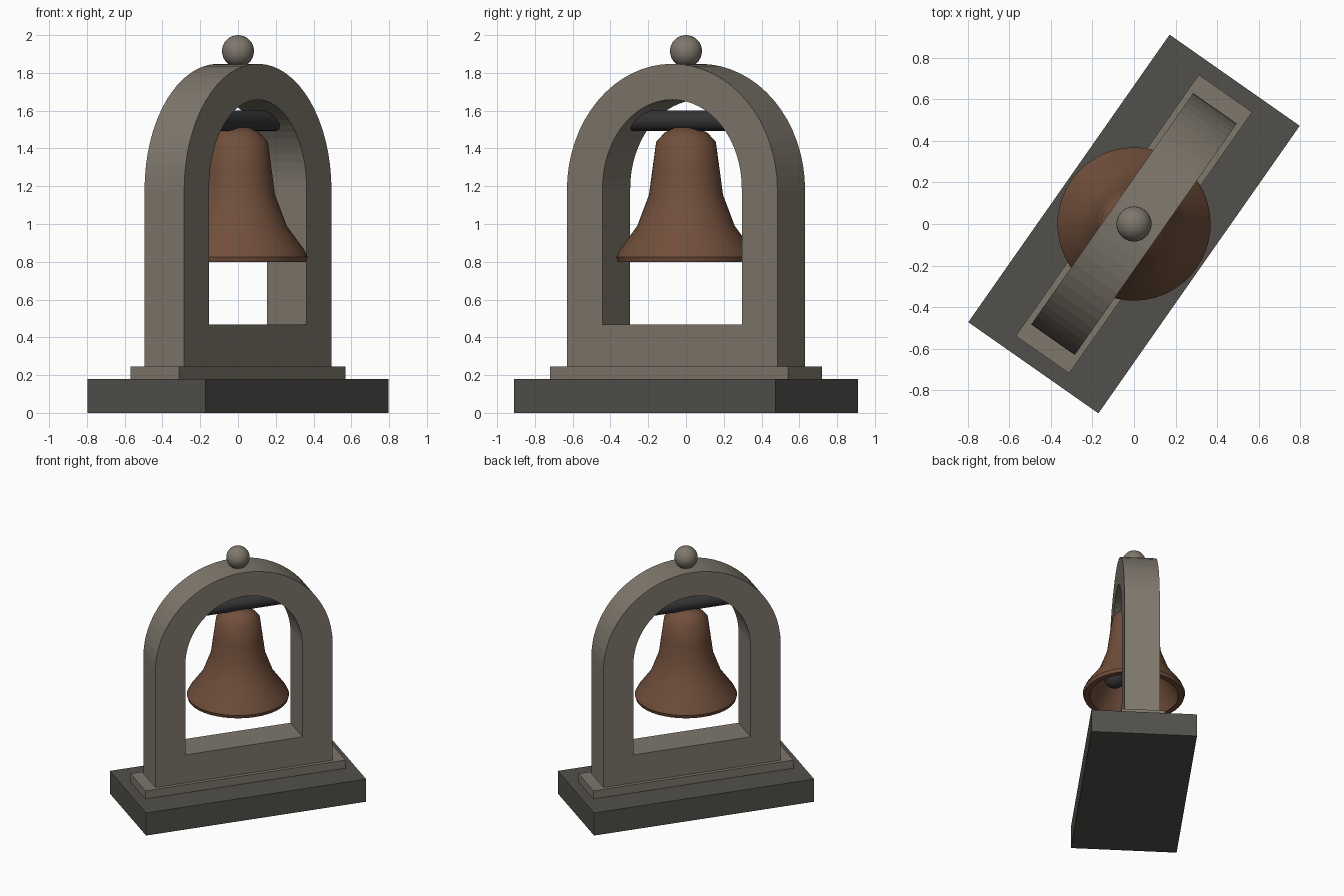
import bpy, bmesh
from math import sin, cos, pi, radians
from mathutils import Matrix, Vector

if "Cube" in bpy.data.objects:
    bpy.data.objects.remove(bpy.data.objects["Cube"], do_unlink=True)

TURN = Matrix.Rotation(radians(55), 4, 'Z')  # the whole monument stands at an angle


def material(name, color):
    m = bpy.data.materials.new(name)
    m.use_nodes = True
    m.diffuse_color = (*color, 1)
    bsdf = next(n for n in m.node_tree.nodes if n.type == 'BSDF_PRINCIPLED')
    bsdf.inputs["Base Color"].default_value = (*color, 1)
    return m


stone = material("warm grey stone", (0.21, 0.185, 0.15))
dark_stone = material("dark stone", (0.085, 0.08, 0.07))
bronze = material("brown bronze", (0.165, 0.078, 0.044))
iron = material("dark iron", (0.035, 0.035, 0.037))


def finish(name, bm, mat, smooth=False):
    bmesh.ops.recalc_face_normals(bm, faces=bm.faces)
    bm.transform(TURN)
    mesh = bpy.data.meshes.new(name)
    bm.to_mesh(mesh)
    bm.free()
    mesh.materials.append(mat)
    obj = bpy.data.objects.new(name, mesh)
    bpy.context.collection.objects.link(obj)
    if smooth:
        bpy.ops.object.select_all(action='DESELECT')
        obj.select_set(True)
        bpy.context.view_layer.objects.active = obj
        bpy.ops.object.shade_smooth_by_angle(angle=radians(40))
    return obj


def slab(name, length, depth, bottom, top, mat):
    bm = bmesh.new()
    place = Matrix.Translation((0, 0, (bottom + top) / 2))
    bmesh.ops.create_cube(bm, matrix=place @ Matrix.Diagonal((length, depth, top - bottom, 1)))
    finish(name, bm, mat)


def ball(name, center, radius, mat):
    bm = bmesh.new()
    bmesh.ops.create_uvsphere(bm, u_segments=24, v_segments=16, radius=radius,
                              matrix=Matrix.Translation(center))
    finish(name, bm, mat, True)


def rod(name, start, end, radius, mat):
    start, end = Vector(start), Vector(end)
    axis = end - start
    place = Matrix.Translation((start + end) / 2) @ axis.to_track_quat('Z', 'Y').to_matrix().to_4x4()
    bm = bmesh.new()
    bmesh.ops.create_cone(bm, cap_ends=True, segments=24, radius1=radius, radius2=radius,
                          depth=axis.length, matrix=place)
    finish(name, bm, mat, True)


# Stepped base
slab("base_slab", 1.69, 0.765, 0, 0.18, dark_stone)
slab("plinth", 1.536, 0.314, 0.18, 0.245, stone)


# Arch frame: matching outer and inner outlines bridged, then extruded through the depth
def arch_outline(half_width, bottom, spring, top, steps=32):
    arc = [(-half_width * cos(pi * i / steps), spring + (top - spring) * sin(pi * i / steps))
           for i in range(steps + 1)]
    return [(-half_width, bottom)] + arc + [(half_width, bottom)]


bm = bmesh.new()
HALF_DEPTH = 0.128
outer, inner = [[bm.verts.new((x, -HALF_DEPTH, z)) for x, z in outline] for outline in
                (arch_outline(0.68, 0.245, 1.18, 1.848), arch_outline(0.45, 0.468, 1.19, 1.658))]
for i in range(len(outer)):
    j = (i + 1) % len(outer)
    bm.faces.new((outer[i], outer[j], inner[j], inner[i]))
extruded = bmesh.ops.extrude_face_region(bm, geom=bm.faces[:])["geom"]
bmesh.ops.translate(bm, vec=(0, 2 * HALF_DEPTH, 0),
                    verts=[v for v in extruded if isinstance(v, bmesh.types.BMVert)])
finish("arch_frame", bm, stone)

ball("finial_ball", (0, 0, 1.915), 0.085, stone)

# Hanging beam, its ends set into the arch
rod("hanging_beam", (-0.42, 0, 1.547), (0.42, 0, 1.547), 0.054, iron)

# Hollow bell: outside from crown to lip, then back up the inside
bell_profile = [(0, 1.515), (0.06, 1.51), (0.115, 1.482), (0.158, 1.435), (0.178, 1.29),
                (0.196, 1.155), (0.258, 0.99), (0.352, 0.862), (0.369, 0.825), (0.362, 0.8),
                (0.32, 0.8), (0.305, 0.84), (0.215, 0.98), (0.155, 1.15), (0.12, 1.4), (0, 1.44)]
bm = bmesh.new()
verts = [bm.verts.new((r, 0, z)) for r, z in bell_profile]
edges = [bm.edges.new(pair) for pair in zip(verts, verts[1:])]
bmesh.ops.spin(bm, geom=verts + edges, axis=(0, 0, 1), cent=(0, 0, 0), angle=2 * pi, steps=48)
bmesh.ops.remove_doubles(bm, verts=bm.verts, dist=0.0005)
finish("bell", bm, bronze, True)

# Clapper swung to one side inside the bell
rod("clapper_rod", (0, 0, 1.46), (0, -0.14, 0.94), 0.018, iron)
ball("clapper_ball", (0, -0.14, 0.94), 0.075, iron)
